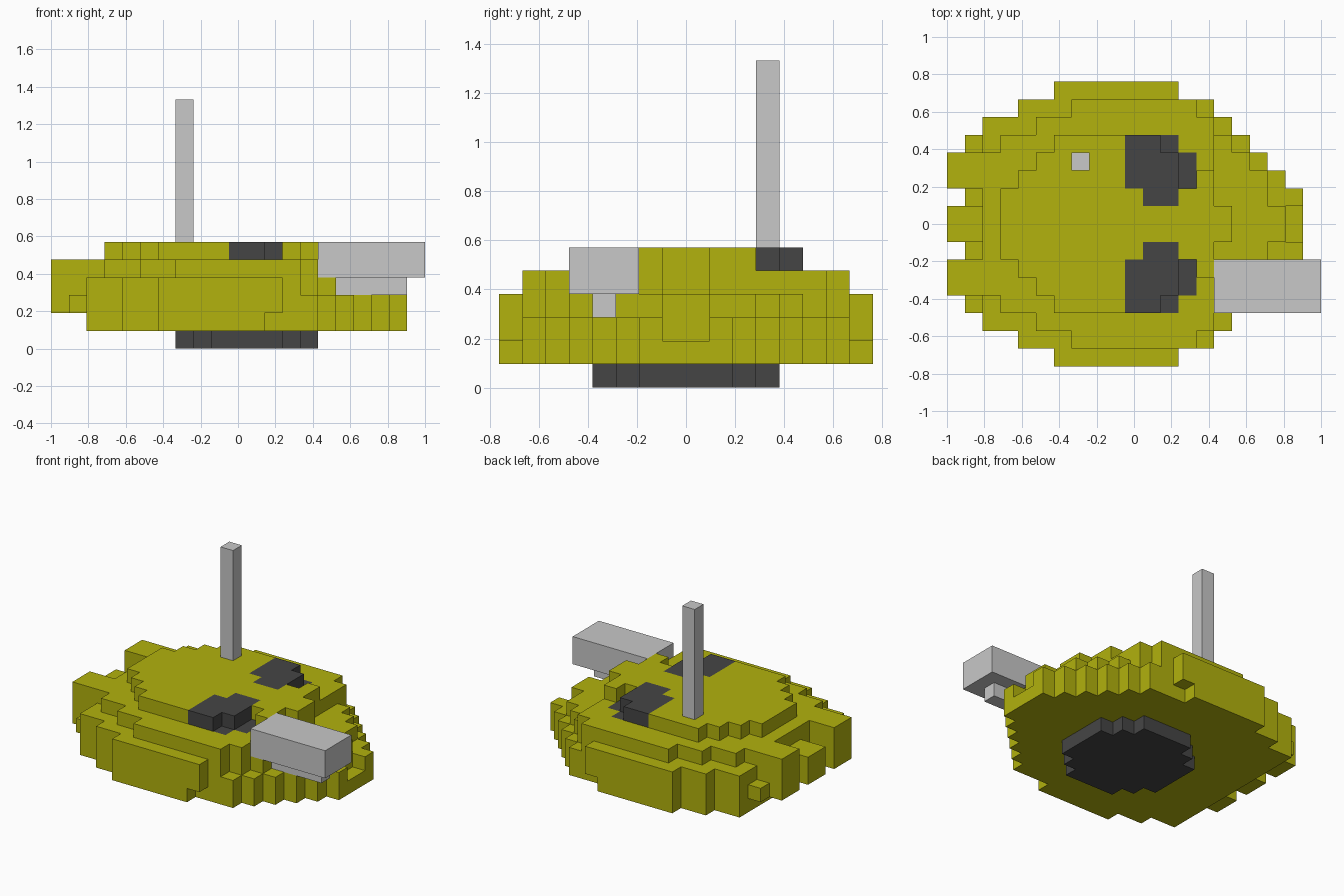
import bpy, bmesh
from mathutils import Vector

if "Cube" in bpy.data.objects:
    bpy.data.objects.remove(bpy.data.objects["Cube"])

U = 2 / 21          # block size: the model is 21 blocks long


def material(name, rgb):
    m = bpy.data.materials.new(name)
    m.diffuse_color = (*rgb, 1)
    m.use_nodes = True
    m.node_tree.nodes["Principled BSDF"].inputs["Base Color"].default_value = m.diffuse_color
    return m


YELLOW = material("mustard_yellow", (0.445, 0.445, 0.004))
DARK = material("charcoal", (0.06, 0.06, 0.06))
GREY = material("light_grey", (0.58, 0.58, 0.58))


def block(i0, i1, j0, j1, k0, k1):
    """Inclusive box of grid cells."""
    return {(i, j, k) for i in range(i0, i1 + 1)
            for j in range(j0, j1 + 1) for k in range(k0, k1 + 1)}


def mirrored(cells):
    return cells | {(i, 15 - j, k) for i, j, k in cells}


def layer(k, first_row, runs):
    """One slab given as x runs per row, mirrored front to back."""
    cells = set()
    for n, (a, b) in enumerate(runs):
        cells |= block(a, b, first_row + n, first_row + n, k, k)
    return mirrored(cells)


# Turret shell, slab by slab from the bottom
shell = layer(1, 0, [(6, 11), (4, 14), (2, 15), (2, 16), (2, 17), (2, 18), (2, 19), (2, 19)])
shell |= layer(2, 0, [(6, 12), (4, 14), (2, 15), (1, 16), (0, 17), (0, 18), (1, 19), (0, 18)])
shell |= layer(3, 0, [(6, 12), (4, 13), (2, 14), (2, 15), (0, 16), (0, 17), (2, 17), (0, 18)])
shell |= layer(4, 1, [(7, 13), (5, 14), (3, 14), (0, 14), (0, 14), (2, 14), (2, 15)])
shell |= layer(5, 3, [(6, 11), (5, 12), (4, 12), (3, 14), (3, 15)])
shell |= mirrored(block(14, 14, 5, 5, 5, 5))

# Hatches: raised cells plus the lower step on their outer side
hatches = mirrored(block(10, 11, 3, 3, 5, 5) | block(10, 12, 4, 5, 5, 5)
                   | block(11, 12, 6, 6, 5, 5)
                   | block(12, 12, 3, 3, 4, 4) | block(13, 13, 4, 5, 4, 4))

# Round ring under the turret
ring = layer(0, 4, [(9, 12), (8, 13), (7, 14), (7, 14)])

# Gun housing with the small barrel below it, and the mast
gun_housing = block(15, 20, 3, 5, 4, 5)
gun_barrel = block(16, 19, 4, 4, 3, 3)
mast = block(7, 7, 11, 11, 6, 13)

shell -= hatches | gun_housing | gun_barrel
parts = [("turret_shell", shell, YELLOW), ("hatches", hatches, DARK),
         ("turret_ring", ring, DARK), ("gun_housing", gun_housing, GREY),
         ("gun_barrel", gun_barrel, GREY), ("mast", mast, GREY)]
solid = set().union(*(p[1] for p in parts))


def build(name, cells, mat):
    """Make a mesh from the exposed faces of the cells."""
    bm = bmesh.new()
    for c in sorted(cells):
        for axis in range(3):
            for s in (0, 1):
                n = list(c)
                n[axis] += 1 if s else -1
                if tuple(n) in solid:
                    continue
                corners = []
                for a, b in ((0, 0), (1, 0), (1, 1), (0, 1)):
                    p = Vector(c)
                    p[axis] += s
                    p[(axis + 1) % 3] += a
                    p[(axis + 2) % 3] += b
                    corners.append(bm.verts.new((p.x * U - 1, (p.y - 8) * U, p.z * U)))
                bm.faces.new(corners if s else corners[::-1])
    bmesh.ops.remove_doubles(bm, verts=bm.verts[:], dist=U / 100)
    bmesh.ops.dissolve_limit(bm, angle_limit=0.01, verts=bm.verts[:], edges=bm.edges[:])
    mesh = bpy.data.meshes.new(name)
    bm.to_mesh(mesh)
    bm.free()
    mesh.materials.append(mat)
    bpy.context.collection.objects.link(bpy.data.objects.new(name, mesh))


for part in parts:
    build(*part)
